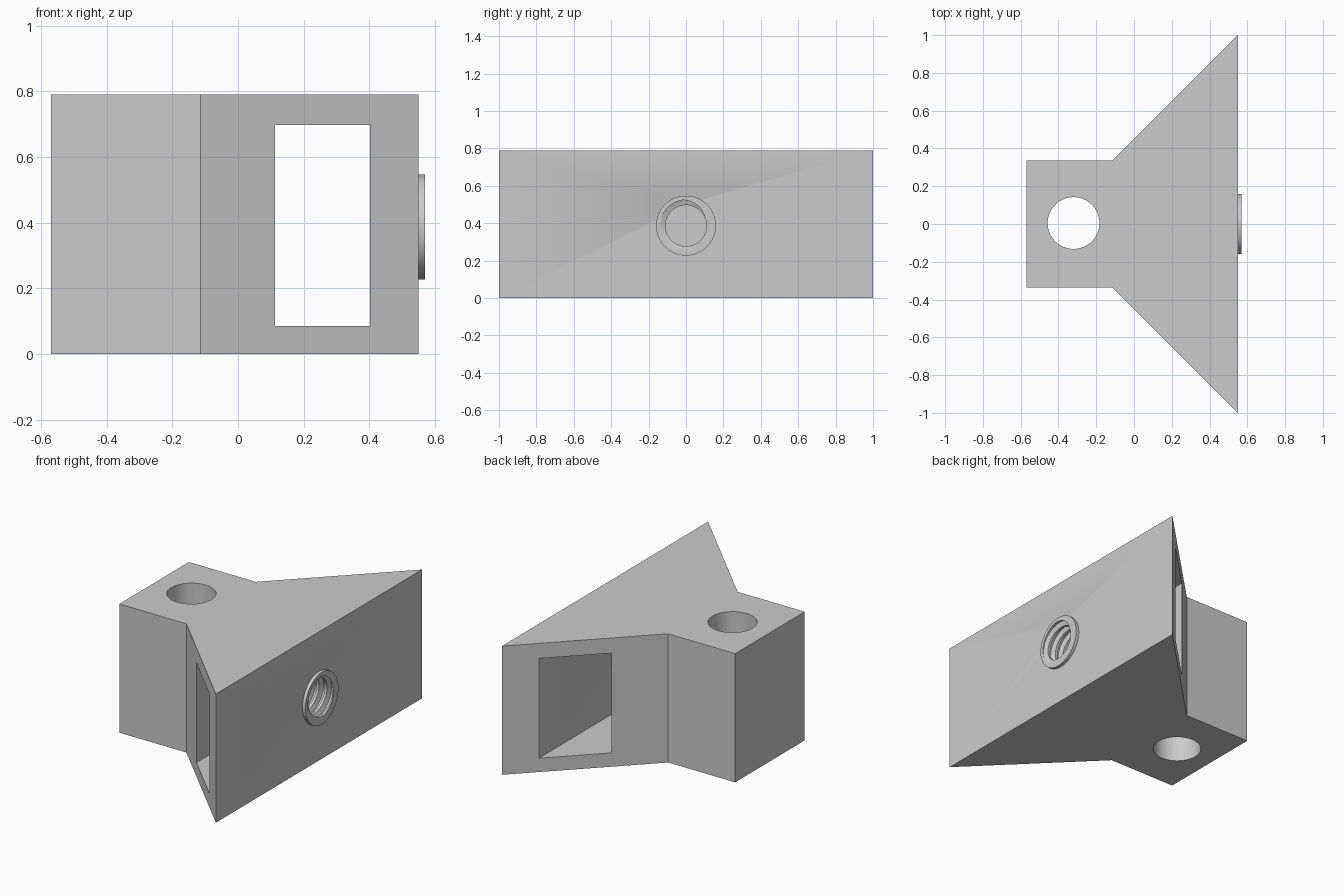
import bpy, bmesh
from math import sin, cos, tau
from mathutils import Matrix, Vector

HEIGHT = 0.79
BORE_Z = 0.387
BOSS_END = 0.57

if "Cube" in bpy.data.objects:
    bpy.data.objects.remove(bpy.data.objects["Cube"])

grey = bpy.data.materials.new("plain grey")
grey.use_nodes = True
grey.diffuse_color = (0.6, 0.6, 0.6, 1)
grey.node_tree.nodes["Principled BSDF"].inputs["Base Color"].default_value = (0.6, 0.6, 0.6, 1)


def finish(bm, name):
    bmesh.ops.recalc_face_normals(bm, faces=bm.faces[:])
    mesh = bpy.data.meshes.new(name)
    bm.to_mesh(mesh)
    bm.free()
    mesh.materials.append(grey)
    obj = bpy.data.objects.new(name, mesh)
    bpy.context.collection.objects.link(obj)
    return obj


def prism(name, outline, z0, z1):
    bm = bmesh.new()
    base = bm.faces.new([bm.verts.new((x, y, z0)) for x, y in outline])
    new = bmesh.ops.extrude_face_region(bm, geom=[base])["geom"]
    top = [v for v in new if isinstance(v, bmesh.types.BMVert)]
    bmesh.ops.translate(bm, verts=top, vec=(0, 0, z1 - z0))
    return finish(bm, name)


def cylinder(name, radius, length, centre, axis="Z"):
    bm = bmesh.new()
    turn = Matrix.Rotation(tau / 4, 4, "Y") if axis == "X" else Matrix()
    bmesh.ops.create_cone(bm, cap_ends=True, segments=96, radius1=radius, radius2=radius,
                          depth=length, matrix=Matrix.Translation(centre) @ turn)
    return finish(bm, name)


def threaded_rod(name, pitch=0.055, turns=9, sides=64):
    """Helical thread along x, closed with a fan at each end."""
    profile = [(0, 0.11), (0.3, 0.11), (0.5, 0.138), (0.8, 0.138)]
    start = BOSS_END - (7.65 + 150 / 360) * pitch
    rows = 4 * turns + 1
    bm = bmesh.new()
    grid = {}
    for j in range(sides):
        a = tau * j / sides
        for i in range(rows + (4 if j == 0 else 0)):
            step, r = profile[i % 4]
            x = start + (i // 4 + step + j / sides) * pitch
            grid[i, j] = bm.verts.new((x, r * cos(a), BORE_Z + r * sin(a)))

    def vert(i, j):
        return grid[i + 4, 0] if j == sides else grid[i, j]

    for i in range(rows - 1):
        for j in range(sides):
            bm.faces.new([vert(i, j), vert(i, j + 1), vert(i + 1, j + 1), vert(i + 1, j)])
    ends = [bm.verts.new((start + t * pitch, 0, BORE_Z)) for t in (0.5, turns + 0.5)]
    for e in [e for e in bm.edges if e.is_boundary]:
        apex = ends[0] if e.verts[0].co.x < 0.4 else ends[1]
        bm.faces.new([e.verts[0], e.verts[1], apex])
    return finish(bm, name)


def cut(obj, cutter):
    mod = obj.modifiers.new("cut", "BOOLEAN")
    mod.operation = "DIFFERENCE"
    mod.solver = "EXACT"
    mod.object = cutter
    bpy.context.view_layer.objects.active = obj
    bpy.ops.object.modifier_apply(modifier=mod.name)


# Wedge-shaped body with a square neck
half = [(-0.57, 0.337), (-0.115, 0.337), (0.55, 1.0)]
outline = [(x, -y) for x, y in half] + half[::-1]
body = prism("body", outline, 0, HEIGHT)

# Raised collar around the threaded bore
collar = cylinder("bore_collar", 0.16, 0.02, Vector((0.56, 0, BORE_Z)), "X")

# Cutters: side window, vertical hole, threaded bore
window = prism("window_cutter", [(0.112, -1.2), (0.402, -1.2), (0.402, 1.2), (0.112, 1.2)],
               0.085, 0.697)
hole = cylinder("hole_cutter", 0.137, 2, Vector((-0.32, 0.005, 0.4)))
thread = threaded_rod("thread_cutter")

for cutter in (window, hole, thread):
    cut(body, cutter)
cut(collar, thread)
for cutter in (window, hole, thread):
    bpy.data.objects.remove(cutter)

# Smooth the round walls, keep the edges crisp
for obj in bpy.context.view_layer.objects:
    obj.select_set(obj in (body, collar))
bpy.context.view_layer.objects.active = body
bpy.ops.object.shade_smooth_by_angle()
